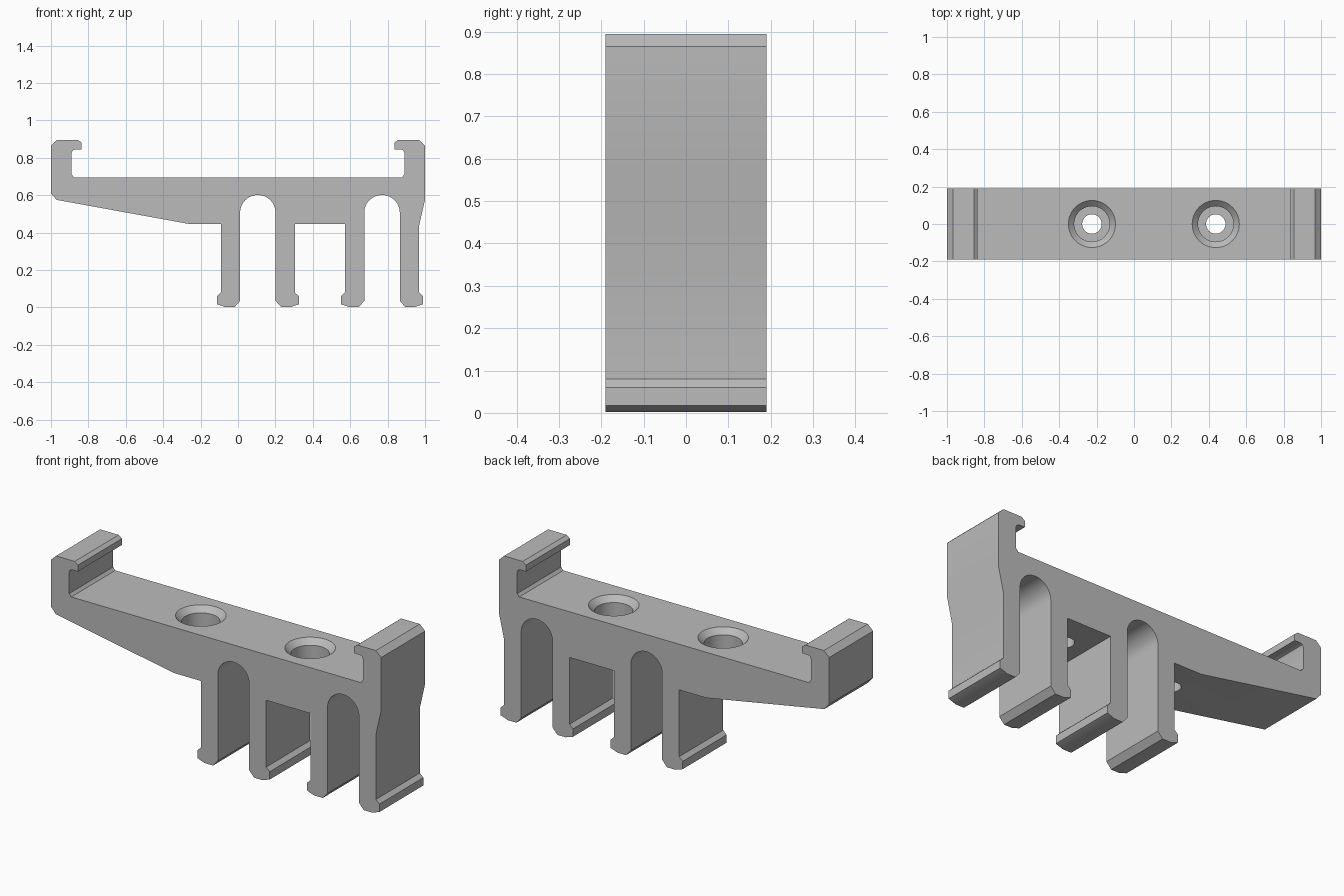
import bpy, bmesh, math
from mathutils import Vector

if "Cube" in bpy.data.objects:
    bpy.data.objects.remove(bpy.data.objects["Cube"], do_unlink=True)

HALF_DEPTH = 0.19
DECK_TOP, DECK_BOTTOM = 0.695, 0.445
ARCH_R, ARCH_Z = 0.095, 0.506

grey = bpy.data.materials.new("plain grey")
grey.use_nodes = True
grey.diffuse_color = (0.5, 0.5, 0.5, 1)
grey.node_tree.nodes["Principled BSDF"].inputs["Base Color"].default_value = (0.5, 0.5, 0.5, 1)


def make_object(name, bm):
    bmesh.ops.recalc_face_normals(bm, faces=bm.faces[:])
    mesh = bpy.data.meshes.new(name)
    bm.to_mesh(mesh)
    bm.free()
    mesh.materials.append(grey)
    obj = bpy.data.objects.new(name, mesh)
    bpy.context.collection.objects.link(obj)
    return obj


def hook(side):
    """Rail hook outline from the outer wall in to the deck."""
    pts = [(1, 0.865), (0.968, 0.895), (0.855, 0.895), (0.836, 0.88), (0.836, 0.845),
           (0.872, 0.845), (0.884, 0.84), (0.889, 0.828), (0.889, 0.71), (0.876, DECK_TOP)]
    return [(side * x, z) for x, z in pts]


def clip(cx):
    """Pair of snap legs with an arched slot, traced from right to left."""
    leg = [(0.198, 0.08), (0.219, 0.06), (0.219, 0.017), (0.175, 0.002),
           (0.124, 0.002), (ARCH_R, 0.035)]
    arch = [(ARCH_R * math.cos(a), ARCH_Z + ARCH_R * math.sin(a))
            for a in (math.pi * i / 24 for i in range(25))]
    pts = leg + arch + [(-x, z) for x, z in reversed(leg)]
    return [(cx + x, z) for x, z in pts]


# Outline of the whole bracket
outline = hook(-1) + hook(1)[::-1]
outline += [(1, 0.577), (0.968, 0.436)]
outline += clip(0.77)
outline += [(0.572, DECK_BOTTOM), (0.304, DECK_BOTTOM)]
outline += clip(0.106)
outline += [(-0.092, DECK_BOTTOM), (-0.255, DECK_BOTTOM), (-0.97, 0.575), (-1, 0.61)]

# Bracket body
bm = bmesh.new()
face = bm.faces.new([bm.verts.new((x, -HALF_DEPTH, z)) for x, z in outline])
new = bmesh.ops.extrude_face_region(bm, geom=[face])["geom"]
bmesh.ops.translate(bm, vec=(0, 2 * HALF_DEPTH, 0),
                    verts=[v for v in new if isinstance(v, bmesh.types.BMVert)])
body = make_object("bracket_body", bm)

# Stepped screw holes with a chamfered rim
hole = [(0, 0.3), (0.052, 0.3), (0.052, 0.55), (0.095, 0.55), (0.095, DECK_TOP - 0.03),
        (0.126, DECK_TOP), (0.126, 0.8), (0, 0.8)]
bm = bmesh.new()
for cx in (-0.225, 0.437):
    verts = [bm.verts.new((cx + r, 0, z)) for r, z in hole]
    edges = [bm.edges.new(pair) for pair in zip(verts, verts[1:])]
    bmesh.ops.spin(bm, geom=verts + edges, cent=(cx, 0, 0), axis=Vector((0, 0, 1)),
                   angle=2 * math.pi, steps=48)
bmesh.ops.remove_doubles(bm, verts=bm.verts[:], dist=0.0005)
cutter = make_object("screw_hole_cutter", bm)
cutter.hide_render = True

cut = body.modifiers.new("screw holes", "BOOLEAN")
cut.operation = "DIFFERENCE"
cut.solver = "EXACT"
cut.object = cutter

# Apply the cut, then shade with crisp edges
bpy.ops.object.select_all(action="DESELECT")
body.select_set(True)
bpy.context.view_layer.objects.active = body
bpy.ops.object.modifier_apply(modifier=cut.name)
bpy.data.objects.remove(cutter, do_unlink=True)
bpy.ops.object.shade_smooth_by_angle(angle=math.radians(25))
